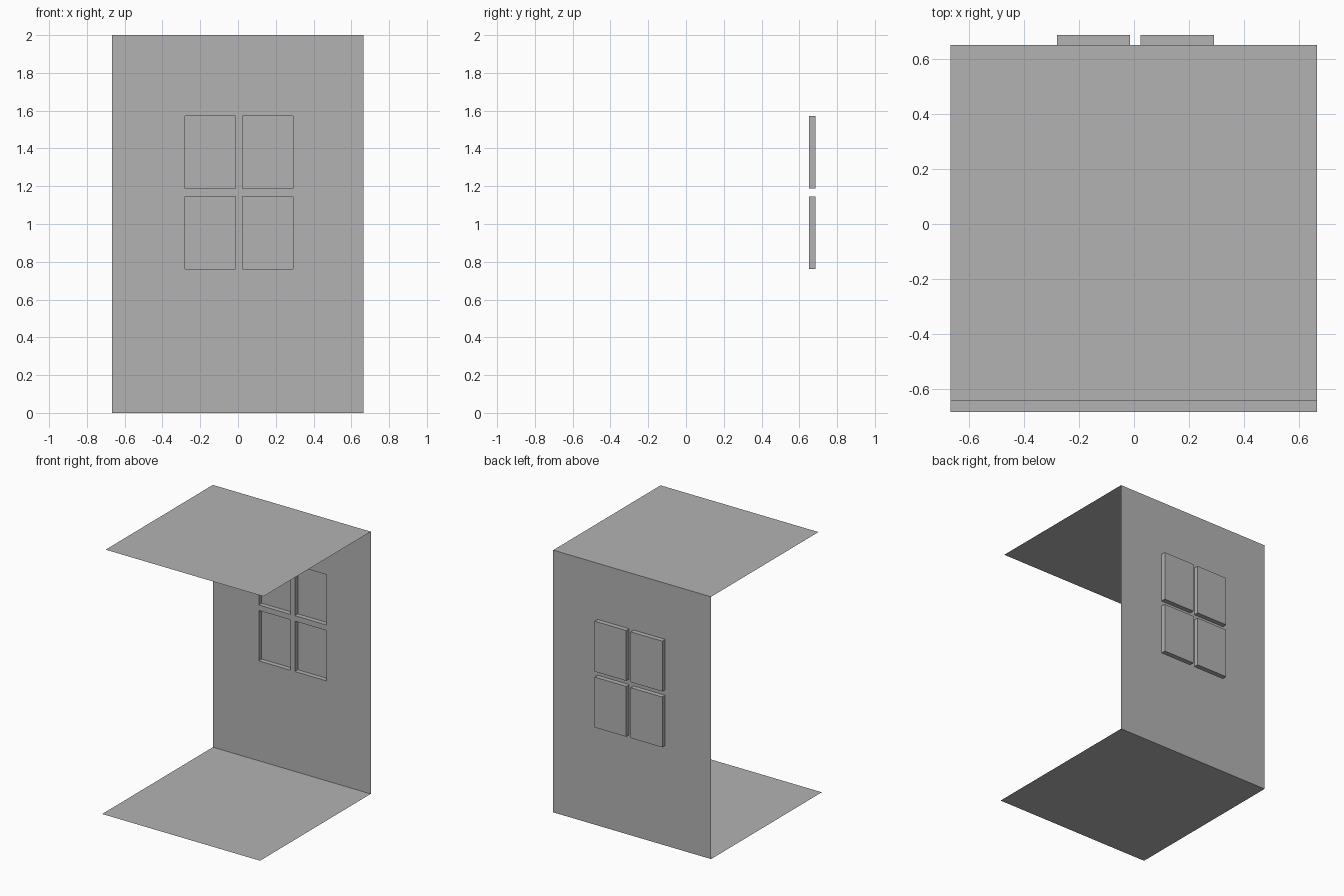
import bpy, bmesh

cube = bpy.data.objects.get("Cube")
if cube:
    bpy.data.objects.remove(cube, do_unlink=True)

GREY = (0.45, 0.45, 0.45, 1)
mat = bpy.data.materials.new("plain grey")
mat.use_nodes = True
mat.diffuse_color = GREY
mat.node_tree.nodes["Principled BSDF"].inputs["Base Color"].default_value = GREY

LEFT, RIGHT = -0.667, 0.665
WALL_Y, PANE_Y = 0.65, 0.686
TOP = 2.0


def make_object(name, bm):
    mesh = bpy.data.meshes.new(name)
    bm.to_mesh(mesh)
    bm.free()
    mesh.materials.append(mat)
    obj = bpy.data.objects.new(name, mesh)
    bpy.context.collection.objects.link(obj)


def slab(name, front, z):
    """Flat horizontal sheet reaching from the wall to the front edge."""
    bm = bmesh.new()
    corners = [(LEFT, front), (RIGHT, front), (RIGHT, WALL_Y), (LEFT, WALL_Y)]
    bm.faces.new([bm.verts.new((x, y, z)) for x, y in corners])
    make_object(name, bm)


slab("floor", -0.684, 0)
slab("ceiling", -0.643, TOP)

# Back wall: a grid of faces whose odd cells are the window panes
xs = [LEFT, -0.28, -0.014, 0.024, 0.29, RIGHT]
zs = [0, 0.762, 1.146, 1.188, 1.572, TOP]
bm = bmesh.new()
grid = [[bm.verts.new((x, WALL_Y, z)) for x in xs] for z in zs]
panes, surround = [], []
for r in range(len(zs) - 1):
    for c in range(len(xs) - 1):
        face = bm.faces.new((grid[r][c], grid[r + 1][c],
                             grid[r + 1][c + 1], grid[r][c + 1]))
        (panes if r % 2 and c % 2 else surround).append(face)

# Push each pane out of the back, leaving a recess on the inside
for pane in panes:
    result = bmesh.ops.extrude_discrete_faces(bm, faces=[pane])
    verts = result["faces"][0].verts
    bmesh.ops.translate(bm, verts=verts, vec=(0, PANE_Y - WALL_Y, 0))

# Merge the surround into clean flat faces
bmesh.ops.remove_doubles(bm, verts=bm.verts, dist=0.0001)
bmesh.ops.recalc_face_normals(bm, faces=bm.faces)
make_object("window_wall", bm)
